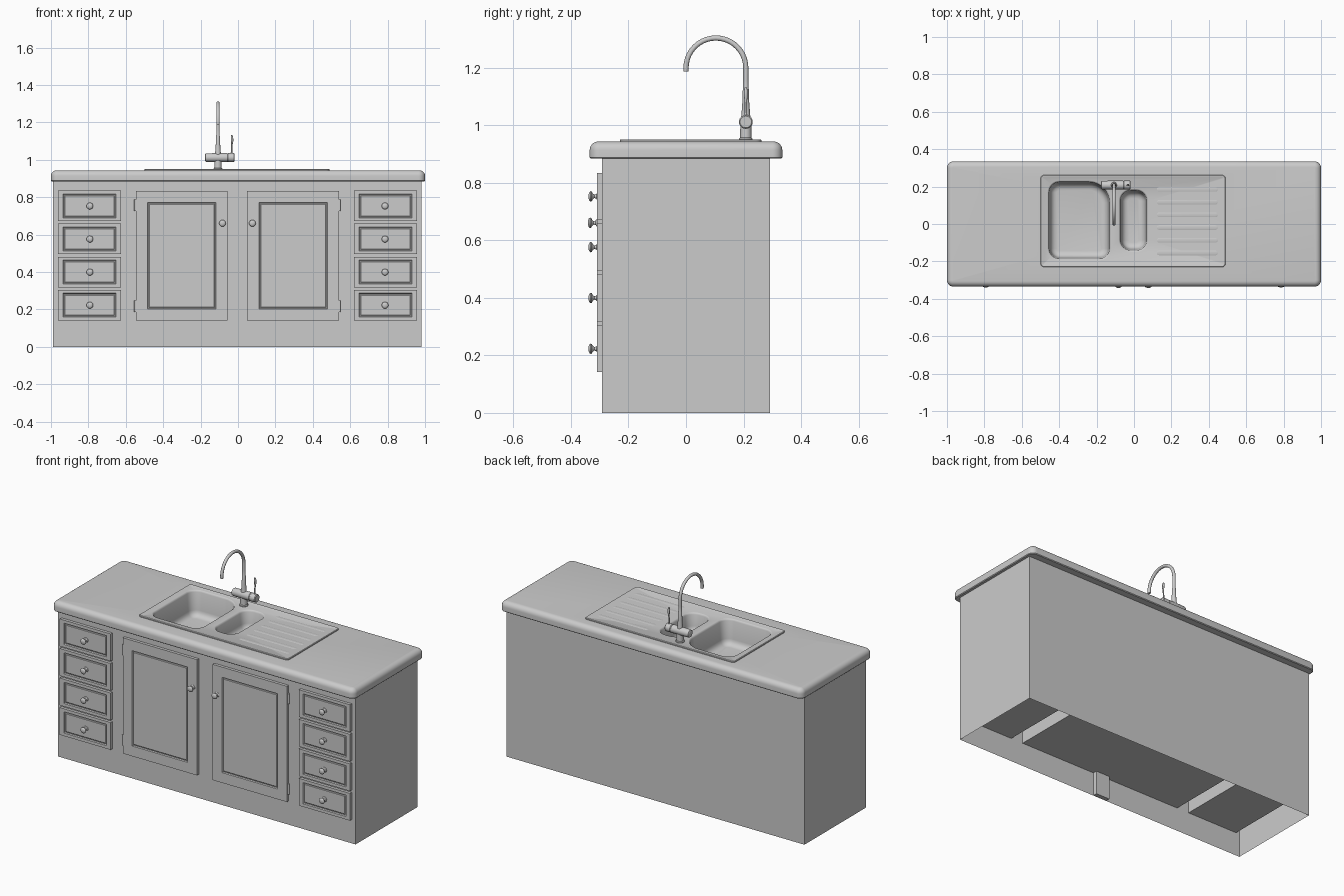
import bpy, bmesh
from math import sin, cos, pi, radians
from mathutils import Vector

if "Cube" in bpy.data.objects:
    bpy.data.objects.remove(bpy.data.objects["Cube"])


def finish(name, bm, recalc=True):
    if recalc:
        bmesh.ops.recalc_face_normals(bm, faces=bm.faces[:])
    me = bpy.data.meshes.new(name)
    bm.to_mesh(me)
    bm.free()
    ob = bpy.data.objects.new(name, me)
    bpy.context.collection.objects.link(ob)
    bpy.ops.object.select_all(action='DESELECT')
    ob.select_set(True)
    bpy.context.view_layer.objects.active = ob
    bpy.ops.object.shade_smooth_by_angle(angle=radians(35))
    return ob


def loft(bm, rings, cap_start=False, cap_end=False):
    vs = [[bm.verts.new(p) for p in r] for r in rings]
    n = len(vs[0])
    for a, b in zip(vs, vs[1:]):
        for i in range(n):
            j = (i + 1) % n
            bm.faces.new((a[i], a[j], b[j], b[i]))
    if cap_start:
        bm.faces.new(vs[0][::-1])
    if cap_end:
        bm.faces.new(vs[-1])
    return vs


def round_rect(rect, z, radii, inset=0.0, seg=8):
    """Rounded rectangle ring; radii start at the back right corner, counter-clockwise."""
    x0, x1, y0, y1 = rect[0] + inset, rect[1] - inset, rect[2] + inset, rect[3] - inset
    pts = []
    for k, (cx, cy, sx, sy) in enumerate(((x1, y1, -1, -1), (x0, y1, 1, -1), (x0, y0, 1, 1), (x1, y0, -1, 1))):
        r = max(radii[k] - inset, 0.003)
        for i in range(seg + 1):
            a = (k + i / seg) * pi / 2
            pts.append((cx + sx * r + r * cos(a), cy + sy * r + r * sin(a), z))
    return pts


def fill(bm, loops):
    """Flat face between an outer loop and its holes."""
    edges = []
    for lp in loops:
        for a, b in zip(lp, lp[1:] + lp[:1]):
            edges.append(bm.edges.get((a, b)) or bm.edges.new((a, b)))
    bmesh.ops.triangle_fill(bm, use_beauty=True, edges=edges, normal=(0, 0, 1))


def sweep(name, pts, radii, side, n=20):
    """Round section of varying radius along a planar path."""
    pts = [Vector(p) for p in pts]
    side = Vector(side)
    rings = []
    for i, p in enumerate(pts):
        t = (pts[min(i + 1, len(pts) - 1)] - pts[max(i - 1, 0)]).normalized()
        u = t.cross(side)
        rings.append([p + radii[i] * (cos(2 * pi * k / n) * side + sin(2 * pi * k / n) * u) for k in range(n)])
    bm = bmesh.new()
    loft(bm, rings, True, True)
    return finish(name, bm)


def sheet_box(name, x0, x1, y0, y1, z0, z1, bottom):
    bm = bmesh.new()
    ring = lambda z: [(x0, y0, z), (x1, y0, z), (x1, y1, z), (x0, y1, z)]
    loft(bm, [ring(z0), ring(z1)], cap_start=bottom)
    return finish(name, bm, recalc=False)


def panel(name, x0, x1, z0, z1, inx, inz):
    """Door or drawer front with a stepped, recessed field."""
    steps = ((0, 0, -0.291), (0, 0, -0.309), (inx, inz, -0.309), (inx + .003, inz + .003, -0.302),
             (inx + .007, inz + .007, -0.302), (inx + .011, inz + .011, -0.305))
    bm = bmesh.new()
    loft(bm, [[(x0 + a, y, z0 + b), (x1 - a, y, z0 + b), (x1 - a, y, z1 - b), (x0 + a, y, z1 - b)]
              for a, b, y in steps], True, True)
    return finish(name, bm)


def knob(name, x, z, y):
    prof = ((0, .015), (.003, .014), (.007, .008), (.014, .006), (.019, .010),
            (.023, .017), (.027, .018), (.031, .015), (.034, .007))
    sweep(name, [(x, y - d, z) for d, r in prof], [r for d, r in prof], (1, 0, 0), 16)


C = -0.003  # cabinet centre line

# cabinet carcass, open below
sheet_box("carcass", C - .985, C + .985, -.292, .292, 0, .89, False)
# raised compartments seen from below
sheet_box("door_compartment", C - .545, C + .545, -.29, .275, .14, .835, True)
for s, tag in ((-1, "left"), (1, "right")):
    a, b = sorted((C + s * .625, C + s * .96))
    sheet_box("drawer_compartment_" + tag, a, b, -.29, .275, .14, .835, True)
sheet_box("centre_post", C - .045, C + .045, -.29, -.265, 0, .84, True)

# fronts, knobs and hinges on both sides
for s, tag in ((-1, "left"), (1, "right")):
    a, b = sorted((C + s * .623, C + s * .96))
    for i in range(4):
        z = .142 + i * .1767
        panel(f"drawer_{tag}_{i}", a, b, z, z + .163, .027, .018)
        knob(f"drawer_knob_{tag}_{i}", C + s * .789, z + .081, -.305)
    a, b = sorted((C + s * .052, C + s * .543))
    panel("door_" + tag, a, b, .142, .834, .062, .061)
    knob("door_knob_" + tag, C + s * .08, .661, -.307)
    for z in (.187, .727):
        sweep(f"hinge_{tag}_{z}", [(C + s * .546, -.3, z), (C + s * .546, -.3, z + .062)],
              [.006, .006], (1, 0, 0), 12)

# countertop with rounded upper edge and a cut-out under the sink
bm = bmesh.new()
top = (-1, 1, -.335, .335)
R, cr = .03, [.035] * 4
rings = [round_rect(top, .885, cr, .004), round_rect(top, .889, cr)]
rings += [round_rect(top, .914 + R * sin(i * pi / 12), cr, R * (1 - cos(i * pi / 12))) for i in range(7)]
vs = loft(bm, rings)
cut = loft(bm, [round_rect((-.475, .085, -.205, .242), z, [.04] * 4) for z in (.885, .944)])
fill(bm, [vs[-1], cut[-1]])
fill(bm, [vs[0], cut[0]])
finish("countertop", bm)

# sink: raised rim, plate and two bowls in one surface
bm = bmesh.new()
rect, sr = (-.5, .49, -.23, .262), [.02] * 4
plate = loft(bm, [round_rect(rect, z, sr, d) for z, d in
                  ((.942, 0), (.949, 0), (.9515, .003), (.9515, .010), (.949, .015))])
loops = [plate[-1]]
for bowl, radii, depth in (((-.463, -.122, -.195, .233), (.12, .065, .065, .065), .15),
                           ((-.082, .077, -.15, .188), (.065, .065, .065, .065), .11)):
    prof = [(0, 0), (.003, .001), (.006, .004), (.009, .010), (.016, depth - .035)]
    prof += [(.016 + .035 * (1 - cos(a)), depth - .035 + .035 * sin(a))
             for a in (pi / 8, pi / 4, 3 * pi / 8, pi / 2)]
    loops.append(loft(bm, [round_rect(bowl, .949 - h, radii, d) for d, h in prof], cap_end=True)[0])
fill(bm, loops)
bmesh.ops.recalc_face_normals(bm, faces=bm.faces[:])
if sum(f.normal.z * f.calc_area() for f in bm.faces) < 0:
    bmesh.ops.reverse_faces(bm, faces=bm.faces[:])
finish("sink", bm, recalc=False)

# faint drainboard ridges
for i in range(6):
    y = -.155 + i * .068
    rr = (.12, .45, y - .014, y + .014)
    bm = bmesh.new()
    loft(bm, [round_rect(rr, .9485 + h, [.014] * 4, d, 4) for d, h in
              ((0, 0), (.004, .0012), (.009, .0018))], cap_end=True)
    finish(f"drain_ridge_{i}", bm)

# tap: foot, horizontal body, swan neck and lever
fx, fy = -.107, .208
sweep("tap_foot", [(fx, fy, z) for z in (.948, .953, .957, 1.0)], [.024, .024, .02, .019], (1, 0, 0))
sweep("tap_body", [(x, fy, 1.012) for x in (-.177, -.174, -.168, -.06, -.058, -.055, -.053, -.022, -.018)],
      [.015, .021, .023, .024, .0225, .0225, .024, .024, .02], (0, 1, 0), 28)
neck = [(fx, fy, z) for z in (1.02, 1.04, 1.08, 1.125, 1.13, 1.16)]
neck += [(fx, .104 + .104 * cos(a * pi / 20), 1.2 + .104 * sin(a * pi / 20)) for a in range(21)]
neck += [(fx, 0, 1.192), (fx, 0, 1.187)]
sweep("tap_neck", neck, [.017, .015, .012, .0105, .009, .009] + [.009] * 21 + [.009, .008], (1, 0, 0))
lever = ((-.034, 1.03, .006), (-.034, 1.045, .004), (-.033, 1.08, .004),
         (-.031, 1.1, .006), (-.032, 1.12, .0065), (-.034, 1.132, .004))
sweep("tap_lever", [(x, fy, z) for x, z, r in lever], [r for x, z, r in lever], (0, 1, 0), 12)
